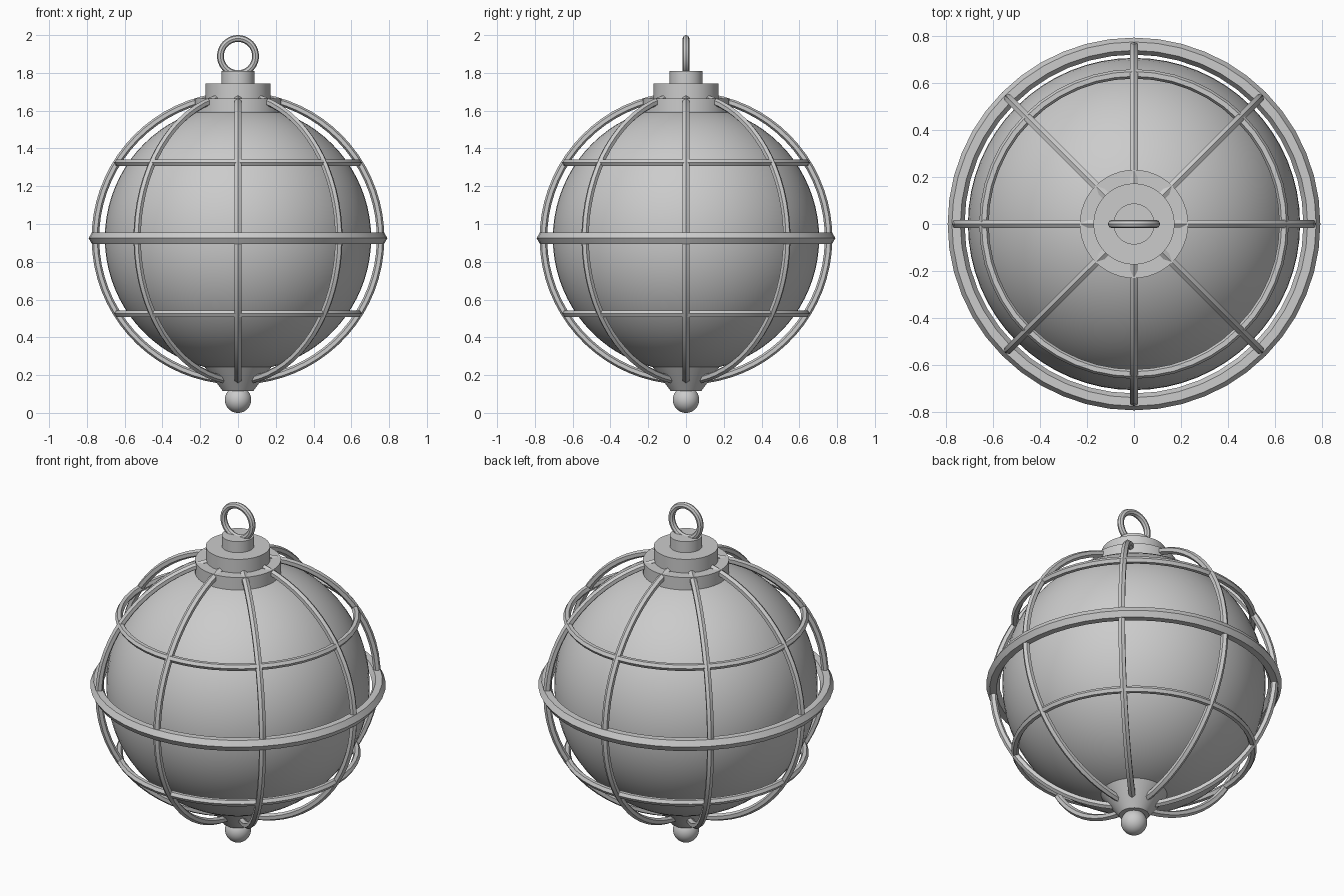
import bpy
import bmesh
from math import pi, sin, cos, radians
from mathutils import Matrix

old = bpy.data.objects.get("Cube")
if old:
    bpy.data.objects.remove(old, do_unlink=True)

grey = bpy.data.materials.new("light_grey")
grey.use_nodes = True
color = (0.6, 0.6, 0.6, 1)
grey.diffuse_color = color
grey.node_tree.nodes["Principled BSDF"].inputs["Base Color"].default_value = color

MID = 0.925        # height of the equator
CAGE = 0.755       # radius of the wire cage


def finish(name, bm, matrix=Matrix()):
    bm.transform(matrix)
    bmesh.ops.recalc_face_normals(bm, faces=bm.faces)
    mesh = bpy.data.meshes.new(name)
    bm.to_mesh(mesh)
    bm.free()
    obj = bpy.data.objects.new(name, mesh)
    mesh.materials.append(grey)
    bpy.context.collection.objects.link(obj)
    bpy.ops.object.select_all(action='DESELECT')
    obj.select_set(True)
    bpy.context.view_layer.objects.active = obj
    bpy.ops.object.shade_smooth_by_angle(angle=radians(30))
    return obj


def ball(name, radius, z, u, v):
    bm = bmesh.new()
    bmesh.ops.create_uvsphere(bm, u_segments=u, v_segments=v, radius=radius)
    finish(name, bm, Matrix.Translation((0, 0, z)))


def drum(name, r_low, r_high, z_low, z_high):
    bm = bmesh.new()
    bmesh.ops.create_cone(bm, cap_ends=True, segments=48, radius1=r_low,
                          radius2=r_high, depth=z_high - z_low)
    finish(name, bm, Matrix.Translation((0, 0, (z_low + z_high) / 2)))


def tube(name, major, minor, matrix, start=0, end=2 * pi, sides=6, steps=48):
    """Bar bent along an arc in the XY plane; a full turn closes into a ring."""
    bm = bmesh.new()
    closed = end - start > 2 * pi - 0.001
    rings = []
    for i in range(steps if closed else steps + 1):
        a = start + (end - start) * i / steps
        ring = []
        for j in range(sides):
            b = 2 * pi * j / sides
            r = major + minor * cos(b)
            ring.append(bm.verts.new((r * cos(a), r * sin(a), minor * sin(b))))
        rings.append(ring)
    pairs = list(zip(rings, rings[1:]))
    if closed:
        pairs.append((rings[-1], rings[0]))
    else:
        bm.faces.new(rings[0])
        bm.faces.new(rings[-1])
    for p, q in pairs:
        for j in range(sides):
            k = (j + 1) % sides
            bm.faces.new((p[j], p[k], q[k], q[j]))
    finish(name, bm, matrix)


upright = Matrix.Rotation(pi / 2, 4, 'X')

# Glass globe
ball("globe", 0.705, MID, 64, 40)

# Cage: eight meridian ribs and three hoops
for n in range(8):
    place = Matrix.Translation((0, 0, MID)) @ Matrix.Rotation(n * pi / 4, 4, 'Z')
    tube(f"cage_rib_{n + 1}", CAGE, 0.02, place @ upright,
         radians(-82), radians(80), steps=32)
tube("equator_hoop", CAGE, 0.036, Matrix.Translation((0, 0, MID)))
for name, side in (("upper_hoop", 1), ("lower_hoop", -1)):
    tube(name, 0.637, 0.02, Matrix.Translation((0, 0, MID + side * 0.4)))

# Cap on top with hanging ring
drum("flange", 0.23, 0.23, 1.585, 1.665)
drum("collar", 0.172, 0.172, 1.65, 1.745)
drum("neck", 0.087, 0.087, 1.74, 1.81)
tube("hanging_ring", 0.093, 0.018, Matrix.Translation((0, 0, 1.889)) @ upright,
     sides=8, steps=40)

# Finial below
drum("bottom_cone", 0.08, 0.18, 0.115, 0.247)
ball("finial_ball", 0.07, 0.07, 32, 20)
